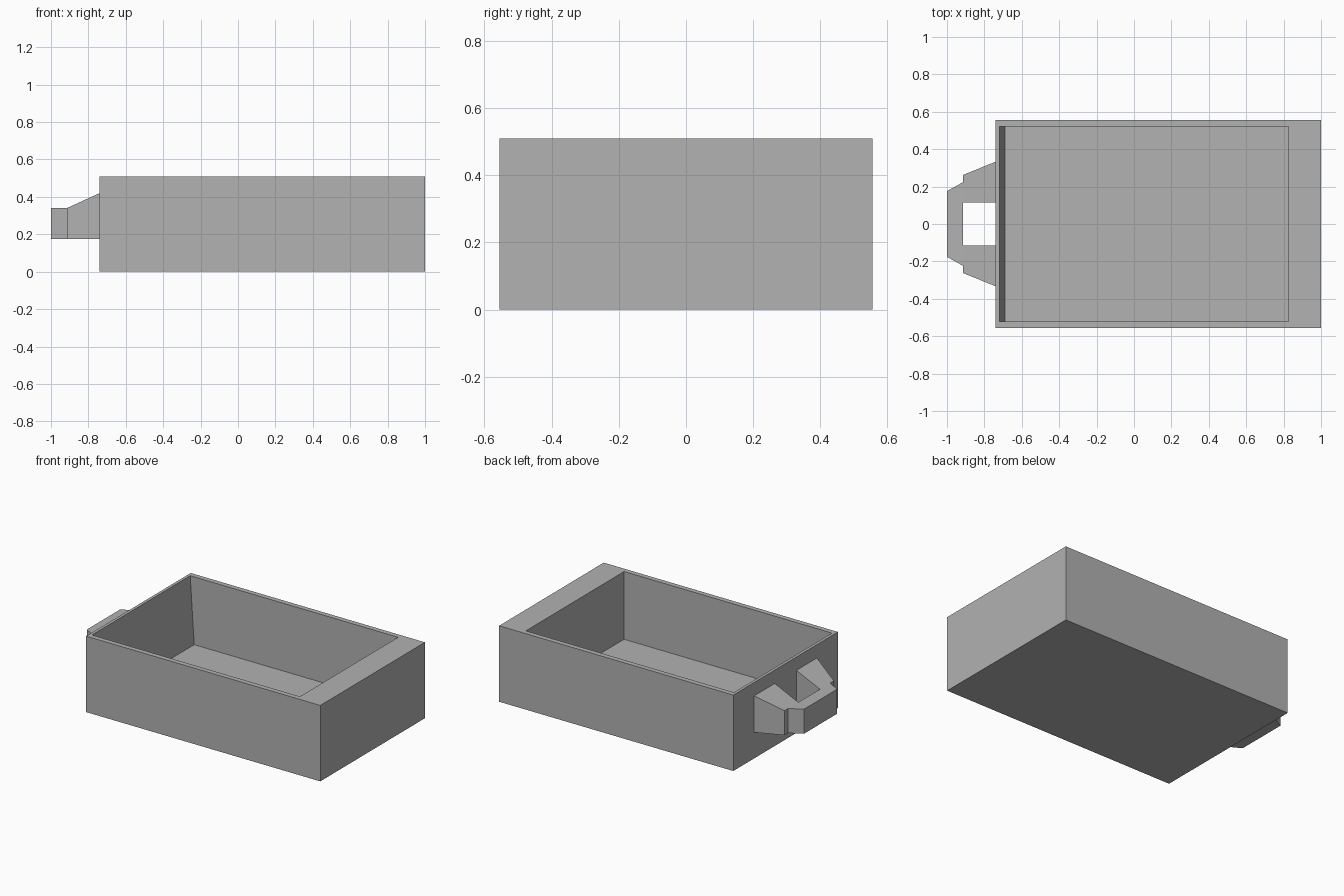
import bpy
import bmesh

cube = bpy.data.objects.get("Cube")
if cube:
    bpy.data.objects.remove(cube, do_unlink=True)

grey = bpy.data.materials.new("plain_grey")
grey.use_nodes = True
colour = (0.445, 0.445, 0.445, 1)
grey.diffuse_color = colour
grey.node_tree.nodes["Principled BSDF"].inputs["Base Color"].default_value = colour


def finish(name, bm):
    bmesh.ops.recalc_face_normals(bm, faces=bm.faces[:])
    mesh = bpy.data.meshes.new(name)
    bm.to_mesh(mesh)
    bm.free()
    mesh.materials.append(grey)
    obj = bpy.data.objects.new(name, mesh)
    bpy.context.collection.objects.link(obj)
    return obj


def ring(bm, x0, x1, half_y, z):
    """Horizontal rectangle of vertices."""
    return [bm.verts.new((x, y, z)) for x, y in
            ((x0, -half_y), (x1, -half_y), (x1, half_y), (x0, half_y))]


def bridge(bm, a, b):
    n = len(a)
    for i in range(n):
        j = (i + 1) % n
        bm.faces.new((a[i], a[j], b[j], b[i]))


def loft_x(name, sections):
    """Solid through rectangles (x, y0, y1, z0, z1)."""
    bm = bmesh.new()
    rings = [[bm.verts.new((x, y, z)) for y, z in
              ((y0, z0), (y1, z0), (y1, z1), (y0, z1))]
             for x, y0, y1, z0, z1 in sections]
    for a, b in zip(rings, rings[1:]):
        bridge(bm, a, b)
    bm.faces.new(rings[0])
    bm.faces.new(rings[-1])
    return finish(name, bm)


# Drawer body: outer shell, rim, cavity with one sloping end wall
bm = bmesh.new()
rings = [ring(bm, -0.74, 1.0, 0.555, 0.0),
         ring(bm, -0.74, 1.0, 0.555, 0.51),
         ring(bm, -0.72, 0.825, 0.521, 0.51),
         ring(bm, -0.69, 0.825, 0.521, 0.055)]
for a, b in zip(rings, rings[1:]):
    bridge(bm, a, b)
bm.faces.new(rings[0])
bm.faces.new(rings[-1])
finish("drawer_body", bm)

# Handle: two tapering arms and a chamfered grip
for side, s in (("left", 1), ("right", -1)):
    loft_x("handle_arm_" + side, [
        (-0.74, s * 0.115, s * 0.333, 0.175, 0.42),
        (-0.915, s * 0.115, s * 0.262, 0.175, 0.34)])
loft_x("handle_grip", [(-0.915, -0.223, 0.223, 0.175, 0.34),
                       (-1.0, -0.176, 0.176, 0.175, 0.34)])
